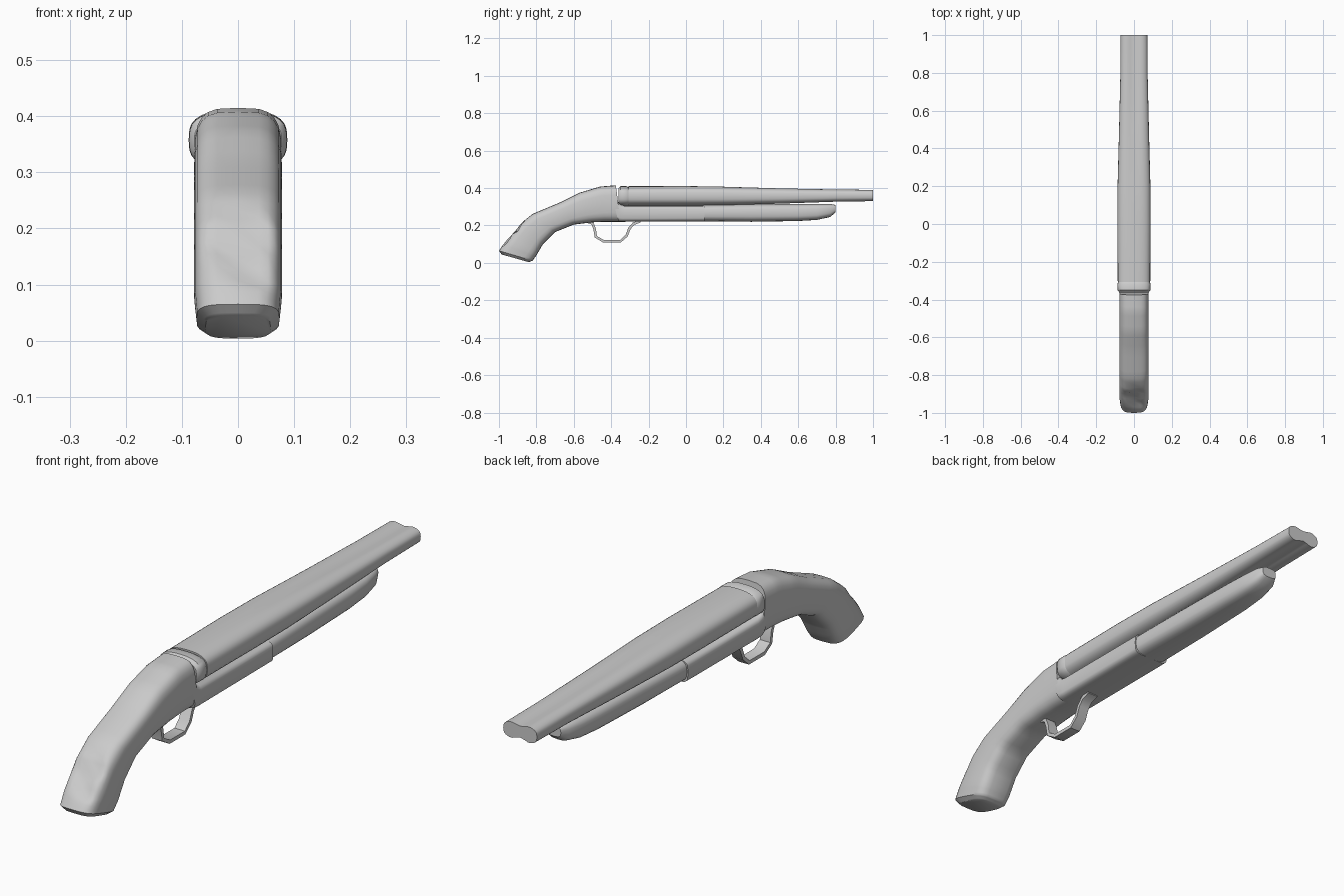
import bpy, bmesh, math
from mathutils import Vector

cube = bpy.data.objects.get("Cube")
if cube:
    bpy.data.objects.remove(cube, do_unlink=True)

grey = bpy.data.materials.new("plain grey")
grey.use_nodes = True
colour = (0.6, 0.6, 0.6, 1)
grey.diffuse_color = colour
grey.node_tree.nodes["Principled BSDF"].inputs["Base Color"].default_value = colour


def finish(name, bm, angle=40):
    bmesh.ops.recalc_face_normals(bm, faces=bm.faces)
    mesh = bpy.data.meshes.new(name)
    bm.to_mesh(mesh)
    bm.free()
    mesh.materials.append(grey)
    obj = bpy.data.objects.new(name, mesh)
    bpy.context.collection.objects.link(obj)
    bpy.ops.object.select_all(action="DESELECT")
    obj.select_set(True)
    bpy.context.view_layer.objects.active = obj
    bpy.ops.object.shade_smooth_by_angle(angle=math.radians(angle))
    return obj


def loft(rings, closed=False):
    """Skin a list of equal point rings, capping the ends unless closed."""
    bm = bmesh.new()
    loops = [[bm.verts.new(p) for p in ring] for ring in rings]
    n = len(loops[0])
    pairs = list(zip(loops, loops[1:]))
    for a, b in pairs:
        for i in range(n):
            j = (i + 1) % n
            bm.faces.new((a[i], a[j], b[j], b[i]))
    if not closed:
        bm.faces.new(loops[0])
        bm.faces.new(loops[-1])
    return bm


def spow(v, p):
    return math.copysign(abs(v) ** p, v)


def section(ty, tz, by, bz, w, p=0.55, n=24):
    """Rounded-box ring between a top point and a bottom point."""
    top, low = Vector((0, ty, tz)), Vector((0, by, bz))
    mid, up = (top + low) / 2, (top - low) / 2
    ring = []
    for i in range(n):
        t = 2 * math.pi * i / n
        ring.append(mid + up * spow(math.sin(t), p) + Vector((w * spow(math.cos(t), p), 0, 0)))
    return ring


def refine(rows, k):
    out = []
    for a, b in zip(rows, rows[1:]):
        out += [[u + (v - u) * i / k for u, v in zip(a, b)] for i in range(k)]
    return out + [list(rows[-1])]


# Pistol grip: top y, z / bottom y, z / half width
grip = [
    (-0.985, 0.045, -0.84, 0.004, 0.058),
    (-1.0, 0.065, -0.82, 0.012, 0.074),
    (-0.97, 0.11, -0.80, 0.04, 0.078),
    (-0.89, 0.21, -0.765, 0.10, 0.078),
    (-0.82, 0.262, -0.70, 0.165, 0.078),
    (-0.67, 0.325, -0.60, 0.205, 0.078),
    (-0.57, 0.375, -0.50, 0.217, 0.078),
    (-0.46, 0.408, -0.43, 0.22, 0.078),
    (-0.375, 0.415, -0.35, 0.22, 0.078),
]
bm = loft([section(*s) for s in refine(grip, 4)])
# Two slanted dents on the back of the grip
for a, b in (((0, -0.88, 0.245), (0.04, -0.91, 0.19)),
             ((-0.035, -0.91, 0.19), (0.03, -0.96, 0.12))):
    a, b = Vector(a), Vector(b)
    for v in bm.verts:
        f = max(0, min(1, (v.co - a).dot(b - a) / (b - a).length_squared))
        d = (v.co - a.lerp(b, f)).length
        v.co += Vector((0, 0.7, -0.7)) * 0.022 * math.exp(-(d / 0.022) ** 2)
finish("grip", bm)

# Receiver, with a low flat deck under the barrels
receiver = [
    (-0.40, 0.36, -0.36, 0.22, 0.077),
    (-0.352, 0.315, -0.35, 0.22, 0.078),
    (-0.33, 0.306, -0.33, 0.22, 0.078),
    (0.10, 0.306, 0.10, 0.222, 0.078),
]
finish("receiver", loft([section(*s, p=0.4) for s in receiver]))

# Fore-end
fore_end = [
    (0.09, 0.31, 0.09, 0.222, 0.074),
    (0.35, 0.315, 0.35, 0.22, 0.068),
    (0.60, 0.315, 0.60, 0.224, 0.062),
    (0.70, 0.315, 0.70, 0.23, 0.056),
    (0.77, 0.315, 0.77, 0.245, 0.046),
    (0.80, 0.31, 0.80, 0.27, 0.032),
]
finish("fore_end", loft([section(*s, p=0.65) for s in fore_end]))


def barrel_ring(y, top, low, w, waist, n=32):
    """Oval ring that turns into a pair of joined tubes as waist grows."""
    mid, h = (top + low) / 2, (top - low) / 2
    ring = []
    for i in range(n):
        t = 2 * math.pi * i / n
        dip = 1 - waist * math.exp(-(math.cos(t) / 0.3) ** 2)
        if math.sin(t) < 0:
            dip = 1 - 1.4 * (1 - dip)
        ring.append((w * spow(math.cos(t), 0.8), y, mid + h * spow(math.sin(t), 0.65) * dip))
    return ring


# Breech collar and joined barrels: y, top z, bottom z, half width, waist
collar = [
    (-0.362, 0.398, 0.312, 0.078, 0),
    (-0.35, 0.41, 0.305, 0.087, 0),
    (-0.318, 0.41, 0.305, 0.088, 0),
    (-0.306, 0.403, 0.308, 0.083, 0),
]
finish("breech_collar", loft([barrel_ring(*s) for s in collar]))
barrels = [
    (-0.307, 0.41, 0.305, 0.086, 0),
    (0.0, 0.412, 0.305, 0.088, 0.02),
    (0.2, 0.41, 0.306, 0.087, 0.06),
    (0.5, 0.402, 0.313, 0.079, 0.15),
    (0.8, 0.396, 0.323, 0.072, 0.27),
    (1.0, 0.394, 0.326, 0.071, 0.3),
]
finish("barrels", loft([barrel_ring(*s) for s in barrels]))

# Trigger guard: a flat strap swept along a path
path = [Vector((0, y, z)) for y, z in (
    (-0.53, 0.222), (-0.50, 0.21), (-0.488, 0.18), (-0.482, 0.14), (-0.442, 0.116),
    (-0.35, 0.116), (-0.318, 0.145), (-0.302, 0.185), (-0.28, 0.21), (-0.245, 0.222))]
rings = []
for i, p in enumerate(path):
    along = (path[min(i + 1, len(path) - 1)] - path[max(i - 1, 0)]).normalized()
    side = Vector((0, -along.z, along.y)) * 0.007
    x = Vector((0.022, 0, 0))
    rings.append([p + side + x, p + side - x, p - side - x, p - side + x])
finish("trigger_guard", loft(rings))
